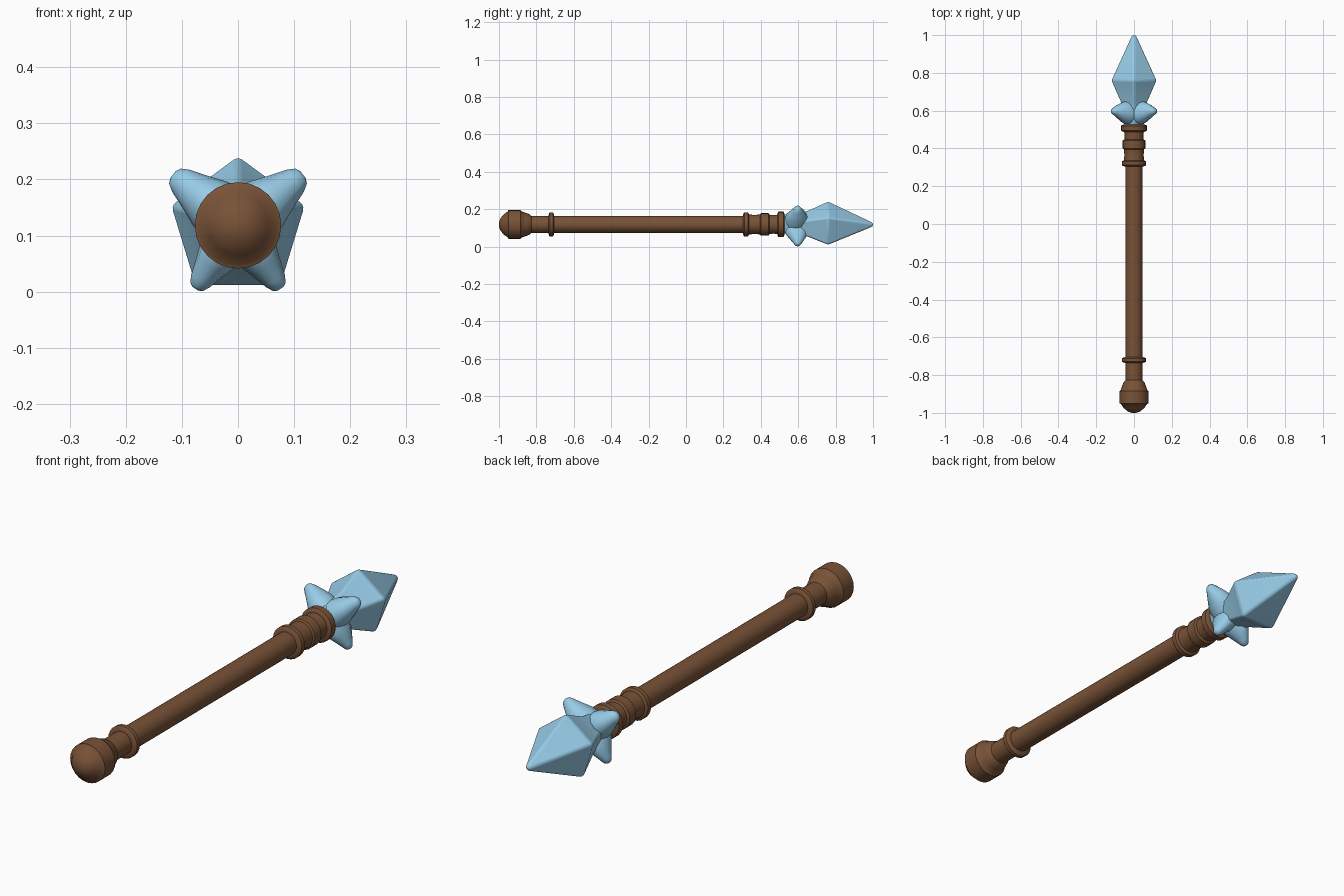
import bpy, bmesh, math
from mathutils import Vector

if "Cube" in bpy.data.objects:
    bpy.data.objects.remove(bpy.data.objects["Cube"])

AXIS_Z = 0.118


def material(name, color):
    m = bpy.data.materials.new(name)
    m.use_nodes = True
    m.diffuse_color = (*color, 1)
    m.node_tree.nodes["Principled BSDF"].inputs["Base Color"].default_value = (*color, 1)
    return m


wood = material("brown wood", (0.19, 0.085, 0.038))
ice = material("pale blue crystal", (0.31, 0.60, 0.80))


def loft(name, rings, mat, angle=40, bevel=0):
    """Skin a list of equal-sized point rings and cap both ends."""
    bm = bmesh.new()
    rows = [[bm.verts.new(p) for p in ring] for ring in rings]
    n = len(rows[0])
    for a, b in zip(rows, rows[1:]):
        for i in range(n):
            j = (i + 1) % n
            bm.faces.new((a[i], a[j], b[j], b[i]))
    bm.faces.new(rows[0])
    bm.faces.new(rows[-1])
    bmesh.ops.recalc_face_normals(bm, faces=bm.faces)
    mesh = bpy.data.meshes.new(name)
    bm.to_mesh(mesh)
    bm.free()
    mesh.materials.append(mat)
    ob = bpy.data.objects.new(name, mesh)
    bpy.context.collection.objects.link(ob)
    if bevel:
        mod = ob.modifiers.new("soft edges", "BEVEL")
        mod.width = bevel
        mod.segments = 3
        mod.limit_method = "ANGLE"
        mod.angle_limit = math.radians(15)
    bpy.ops.object.select_all(action="DESELECT")
    bpy.context.view_layer.objects.active = ob
    ob.select_set(True)
    bpy.ops.object.shade_smooth_by_angle(angle=math.radians(angle))
    return ob


def turned(name, profile, sides=24):
    """Lathe (y, radius) pairs around the handle axis."""
    turns = [2 * math.pi * i / sides for i in range(sides)]
    rings = [[(r * math.cos(t), y, AXIS_Z + r * math.sin(t)) for t in turns]
             for y, r in profile]
    return loft(name, rings, wood)


# Handle shaft and ball pommel
turned("shaft", [(-0.86, 0.045), (0.34, 0.045)])
turned("pommel", [(-1, 0.012), (-0.992, 0.033), (-0.975, 0.054), (-0.953, 0.069),
                  (-0.95, 0.077), (-0.885, 0.077), (-0.88, 0.07), (-0.855, 0.062),
                  (-0.835, 0.054), (-0.825, 0.044)])


# Rounded rings along the handle
def band(name, y0, y1, r):
    c = 0.007
    turned(name, [(y0, r - 2 * c), (y0 + c / 2, r - c / 2), (y0 + c, r),
                  (y1 - c, r), (y1 - c / 2, r - c / 2), (y1, r - 2 * c)])


band("lower_ring", -0.735, -0.705, 0.064)
band("grip_ring", 0.305, 0.338, 0.064)
band("collar_ring", 0.393, 0.448, 0.060)
band("head_ring", 0.488, 0.527, 0.068)
turned("collar", [(0.33, 0.054), (0.365, 0.051), (0.395, 0.053), (0.42, 0.054),
                  (0.47, 0.049), (0.5, 0.054)])

# Five-sided crystal head
outline = [(0, 0.125), (-0.121, 0.036), (-0.077, -0.108), (0.077, -0.108), (0.121, 0.036)]
crystal_steps = [(0.51, 0.42), (0.56, 0.48), (0.65, 0.60), (0.76, 1), (0.985, 0.15), (1, 0.08)]
loft("crystal", [[(x * s, y, AXIS_Z + z * s) for x, z in outline] for y, s in crystal_steps],
     ice, 35, 0.012)


# Four blunt spikes around the base of the crystal
def spike(name, angle, length, width):
    out = Vector((math.cos(angle), 0, math.sin(angle)))
    side = Vector((-out.z, 0, out.x))
    rings = []
    for f, y, half_y, half_w in [(0.1, 0.585, 0.06, 0.055), (0.42, 0.59, 0.06, 0.05),
                                 (0.65, 0.595, 0.043, 0.037), (0.88, 0.597, 0.022, 0.025),
                                 (0.97, 0.597, 0.014, 0.017), (1, 0.597, 0.006, 0.008)]:
        centre = Vector((0, y, AXIS_Z)) + out * length * f
        rings.append([centre + Vector((0, half_y * math.cos(t), 0))
                      + side * half_w * width * math.sin(t)
                      for t in [2 * math.pi * i / 12 for i in range(12)]])
    loft(name, rings, ice, 60)


for label, sign in (("left", 1), ("right", -1)):
    for level, deg, length, width in (("upper", 38, 0.147, 1), ("lower", -56, 0.136, 0.8)):
        a = math.radians(deg if sign > 0 else 180 - deg)
        spike(f"{level}_{label}_spike", a, length, width)
